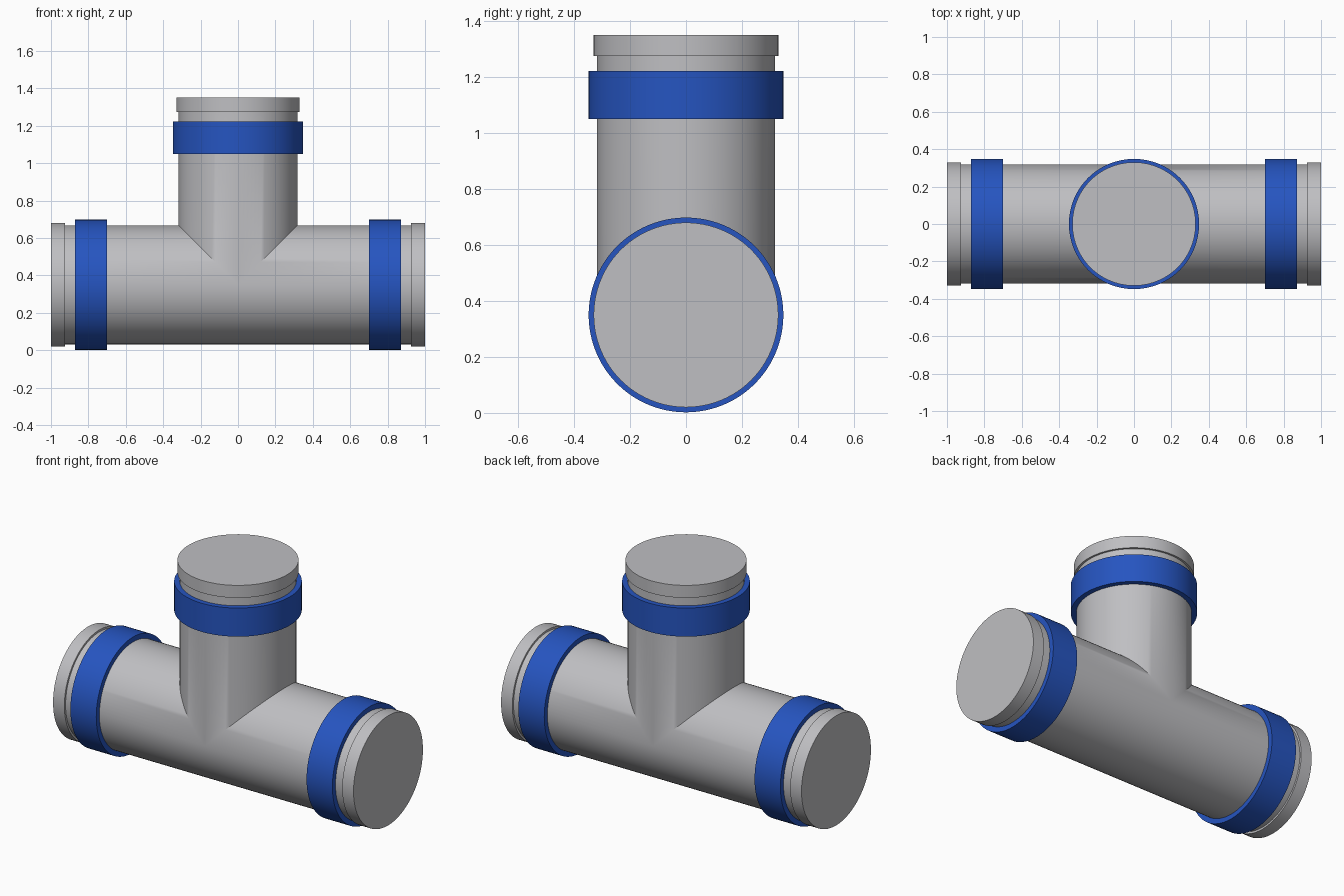
import bpy, bmesh, math
from mathutils import Matrix, Vector

if "Cube" in bpy.data.objects:
    bpy.data.objects.remove(bpy.data.objects["Cube"])

SIDES = 96
AXIS_Z = 0.35          # height of the main pipe's centre line
R_PIPE, R_LIP, R_BAND = 0.318, 0.33, 0.348


def material(name, rgb):
    m = bpy.data.materials.new(name)
    m.diffuse_color = (*rgb, 1)
    m.use_nodes = True
    m.node_tree.nodes["Principled BSDF"].inputs["Base Color"].default_value = m.diffuse_color
    return m


grey = material("pipe grey", (0.52, 0.52, 0.54))
blue = material("band blue", (0.019, 0.09, 0.53))

# directions of the three arms, each turned from +x
ARMS = {
    "right": Matrix.Identity(4),
    "left": Matrix.Rotation(math.pi, 4, 'Z'),
    "top": Matrix.Rotation(-math.pi / 2, 4, 'Y'),
}


def lathe(profile, closed=False):
    """Revolve (x, radius) points around the x axis."""
    bm = bmesh.new()
    vs = [bm.verts.new((x, 0, r)) for x, r in profile]
    es = [bm.edges.new(p) for p in zip(vs, vs[1:])]
    if closed:
        es.append(bm.edges.new((vs[-1], vs[0])))
    bmesh.ops.spin(bm, geom=vs + es, cent=(0, 0, 0), axis=(1, 0, 0),
                   angle=math.tau, steps=SIDES, use_merge=True)
    bmesh.ops.remove_doubles(bm, verts=bm.verts, dist=1e-5)
    return bm


def finish(bm, name, mat):
    bmesh.ops.remove_doubles(bm, verts=bm.verts, dist=1e-4)
    bmesh.ops.recalc_face_normals(bm, faces=bm.faces)
    mesh = bpy.data.meshes.new(name)
    bm.to_mesh(mesh)
    bm.free()
    mesh.materials.append(mat)
    ob = bpy.data.objects.new(name, mesh)
    ob.location.z = AXIS_Z
    bpy.context.collection.objects.link(ob)
    bpy.ops.object.select_all(action='DESELECT')
    ob.select_set(True)
    bpy.context.view_layer.objects.active = ob
    bpy.ops.object.shade_smooth_by_angle(angle=math.radians(30))


# tee body: three arms with end lips, mitred where they meet
body = bmesh.new()
for arm, turn in ARMS.items():
    bm = lathe([(0, R_PIPE), (0.925, R_PIPE), (0.925, R_LIP), (1, R_LIP), (1, 0)])
    cuts = [(-1, 0, 1), (-1, 0, -1)] if arm == "top" else [(-1, 0, 1)]
    for normal in cuts:
        bmesh.ops.bisect_plane(bm, geom=bm.verts[:] + bm.edges[:] + bm.faces[:], dist=1e-5,
                               plane_co=(0, 0, 0), plane_no=Vector(normal).normalized(),
                               clear_outer=True)
    bm.transform(turn)
    part = bpy.data.meshes.new("arm")
    bm.to_mesh(part)
    bm.free()
    body.from_mesh(part)
    bpy.data.meshes.remove(part)
finish(body, "tee_body", grey)

# blue clamp band around each arm
for arm, turn in ARMS.items():
    band = lathe([(0.70, R_PIPE), (0.70, R_BAND), (0.872, R_BAND), (0.872, R_PIPE)], closed=True)
    band.transform(turn)
    finish(band, arm + "_band", blue)
